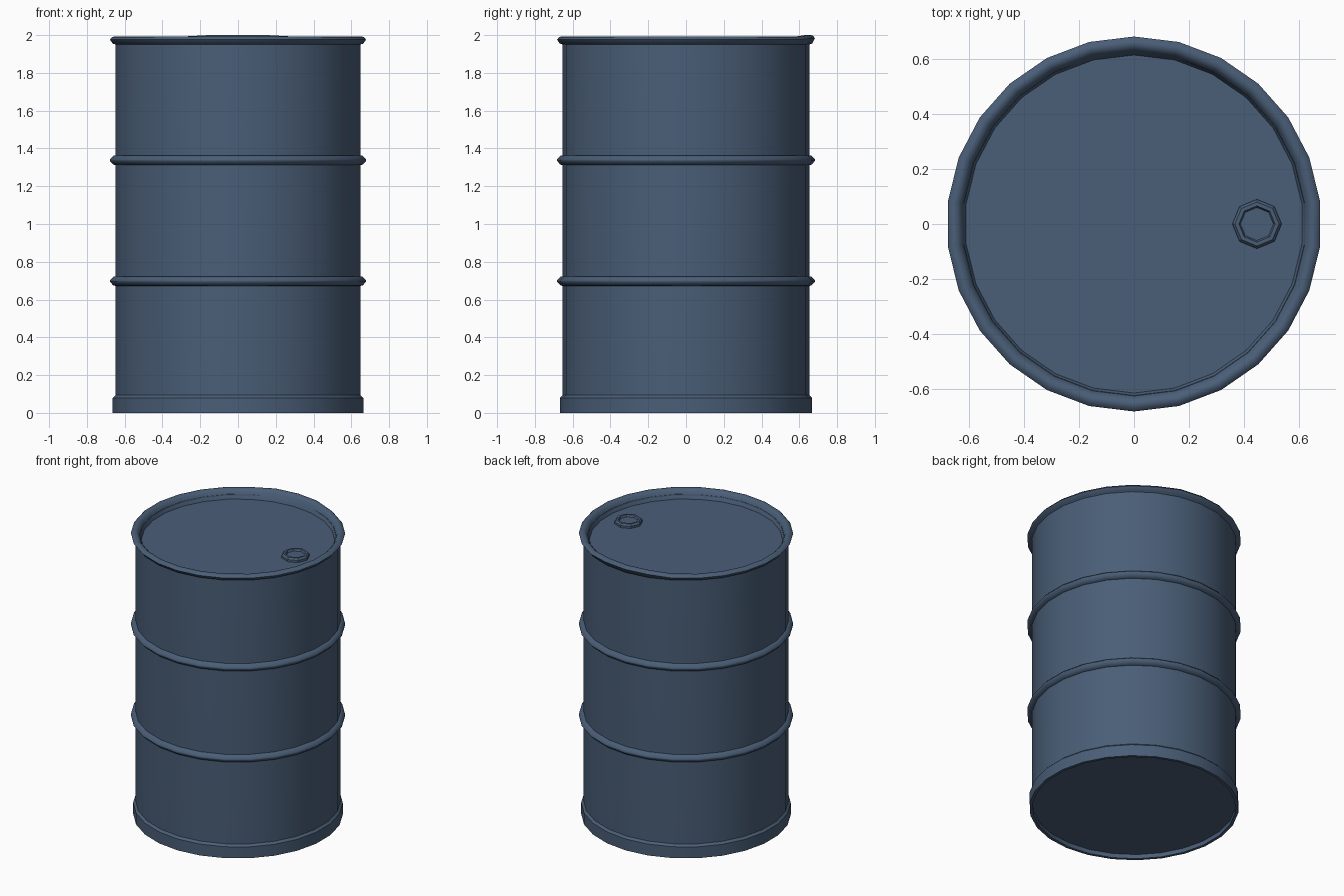
import bpy, bmesh, math

if "Cube" in bpy.data.objects:
    bpy.data.objects.remove(bpy.data.objects["Cube"])

paint = bpy.data.materials.new("slate_blue_paint")
paint.diffuse_color = (0.068, 0.112, 0.185, 1)
paint.use_nodes = True
paint.node_tree.nodes["Principled BSDF"].inputs["Base Color"].default_value = paint.diffuse_color


def lathe(name, profile, sides=26, start=math.pi / 2, centre=(0, 0), closed=False, angle=40):
    """Spin (radius, z) points around a vertical axis; radius 0 makes a pole."""
    bm = bmesh.new()
    rings = []
    for r, z in profile:
        if r == 0:
            rings.append([bm.verts.new((centre[0], centre[1], z))] * sides)
        else:
            rings.append([bm.verts.new((centre[0] + r * math.cos(start + math.tau * i / sides),
                                        centre[1] + r * math.sin(start + math.tau * i / sides), z))
                          for i in range(sides)])
    pairs = list(zip(rings, rings[1:]))
    if closed:
        pairs.append((rings[-1], rings[0]))
    for a, b in pairs:
        for i in range(sides):
            j = (i + 1) % sides
            bm.faces.new(list(dict.fromkeys((a[i], a[j], b[j], b[i]))))
    bmesh.ops.recalc_face_normals(bm, faces=bm.faces)
    mesh = bpy.data.meshes.new(name)
    bm.to_mesh(mesh)
    bm.free()
    mesh.materials.append(paint)
    obj = bpy.data.objects.new(name, mesh)
    bpy.context.collection.objects.link(obj)
    bpy.ops.object.select_all(action='DESELECT')
    obj.select_set(True)
    bpy.context.view_layer.objects.active = obj
    bpy.ops.object.shade_smooth_by_angle(angle=math.radians(angle))
    return obj


# Drum wall with the lid and the recessed bottom
lathe("drum_body", [(0, 0.03), (0.652, 0.03), (0.653, 0.06), (0.653, 1.96),
                    (0.625, 1.96), (0.62, 1.93), (0, 1.93)])

# Plain band around the foot
lathe("base_band", [(0.648, 0.0), (0.668, 0.0), (0.668, 0.08), (0.652, 0.095), (0.648, 0.03)],
      closed=True)

# Two rolling hoops
for name, z in (("lower_hoop", 0.698), ("upper_hoop", 1.338)):
    lathe(name, [(0.645, z - 0.026), (0.664, z - 0.024), (0.683, z - 0.004), (0.683, z + 0.004),
                 (0.664, z + 0.024), (0.645, z + 0.026)], closed=True, angle=60)

# Rolled top rim, slightly raised at the back
rim = lathe("top_rim", [(0.652, 1.95), (0.668, 1.955), (0.683, 1.976), (0.67, 1.991),
                        (0.65, 1.992), (0.632, 1.975), (0.615, 1.928), (0.64, 1.928)],
            closed=True, angle=60)
for v in rim.data.vertices:
    if v.co.y > 0.61 and v.co.z > 1.97:
        v.co.z += 0.008

# Filler cap on the lid
lathe("filler_cap", [(0.09, 1.925), (0.09, 1.945), (0.08, 1.957), (0.066, 1.957),
                     (0.06, 1.943), (0, 1.943)],
      sides=8, start=0, centre=(0.448, 0), angle=30)
